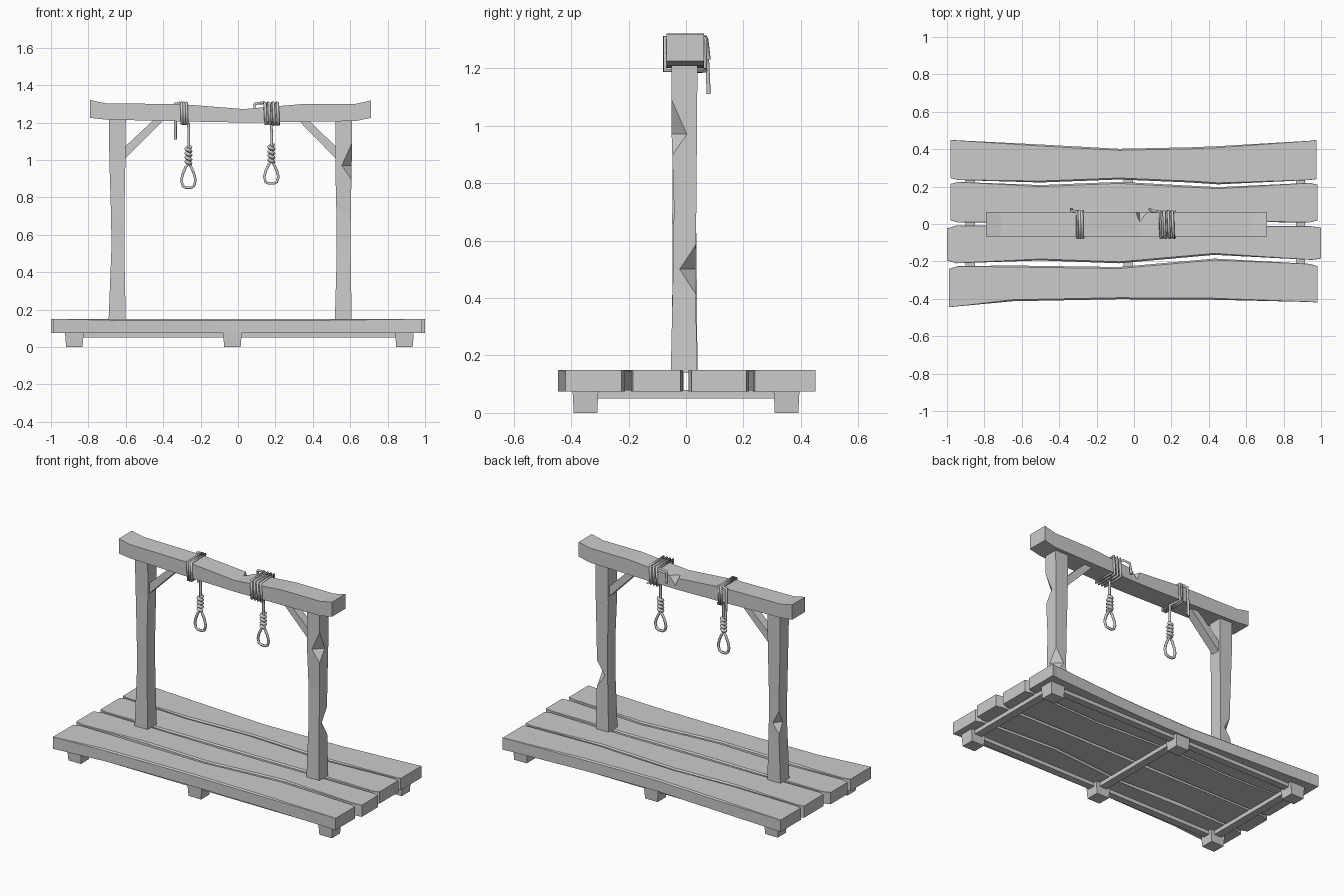
import bpy, bmesh, math
from mathutils import Vector

if "Cube" in bpy.data.objects:
    bpy.data.objects.remove(bpy.data.objects["Cube"])


def finish(name, bm):
    bmesh.ops.recalc_face_normals(bm, faces=bm.faces)
    me = bpy.data.meshes.new(name)
    bm.to_mesh(me)
    bm.free()
    ob = bpy.data.objects.new(name, me)
    bpy.context.collection.objects.link(ob)
    return ob


def loft(name, rings):
    """Skin a list of equal-sized rings and cap both ends."""
    bm = bmesh.new()
    vs = [[bm.verts.new(p) for p in r] for r in rings]
    n = len(rings[0])
    for a, b in zip(vs, vs[1:]):
        for i in range(n):
            j = (i + 1) % n
            bm.faces.new((a[i], a[j], b[j], b[i]))
    bm.faces.new(vs[0])
    bm.faces.new(vs[-1])
    return finish(name, bm)


def rect_x(x, y0, y1, z0, z1):
    return [(x, y0, z0), (x, y1, z0), (x, y1, z1), (x, y0, z1)]


def rect_z(z, x0, x1, y0, y1):
    return [(x0, y0, z), (x1, y0, z), (x1, y1, z), (x0, y1, z)]


def notch(ob, tip, out, axis, up, down):
    """Cut a V-shaped chip: tip = valley, out = outward reach, axis = valley direction."""
    tip, out, axis = Vector(tip), Vector(out), Vector(axis)
    tri = [tip, tip + out + Vector(up), tip + out + Vector(down)]
    cutter = loft(ob.name + "_cutter", [[p + axis * s for p in tri] for s in (-1, 1)])
    cutter.hide_render = True
    mod = ob.modifiers.new("chip", 'BOOLEAN')
    mod.object = cutter
    mod.solver = 'EXACT'
    bpy.context.view_layer.update()
    me = bpy.data.meshes.new_from_object(ob.evaluated_get(bpy.context.evaluated_depsgraph_get()))
    ob.modifiers.clear()
    ob.data = me
    bpy.data.objects.remove(cutter)


def rope(name, pts, r=0.008, cyclic=False):
    cu = bpy.data.curves.new(name, 'CURVE')
    cu.dimensions = '3D'
    cu.bevel_depth = r
    cu.bevel_resolution = 1
    cu.use_fill_caps = True
    sp = cu.splines.new('POLY')
    sp.points.add(len(pts) - 1)
    for p, c in zip(sp.points, pts):
        p.co = (*c, 1)
    sp.use_cyclic_u = cyclic
    tmp = bpy.data.objects.new(name, cu)
    bpy.context.collection.objects.link(tmp)
    bpy.context.view_layer.update()
    me = bpy.data.meshes.new_from_object(tmp.evaluated_get(bpy.context.evaluated_depsgraph_get()))
    bpy.data.objects.remove(tmp)
    ob = bpy.data.objects.new(name, me)
    bpy.context.collection.objects.link(ob)


# Deck planks: (x, front y, back y) stations, corners pinched at the ends
planks = [
    [(-.99, -.445, -.24), (-.94, -.44, -.225), (-.65, -.413, -.222), (-.08, -.402, -.23),
     (.43, -.405, -.185), (.94, -.417, -.213), (.98, -.42, -.225)],
    [(-1.0, -.195, -.025), (-.95, -.21, -.008), (-.5, -.195, -.008), (-.08, -.21, -.012),
     (.43, -.165, -.008), (.95, -.192, -.012), (1.0, -.185, -.02)],
    [(-.98, .02, .215), (-.94, .008, .225), (-.5, .008, .208), (-.08, .01, .225),
     (.45, .012, .197), (.94, .008, .22), (.98, .02, .21)],
    [(-.98, .245, .45), (-.94, .235, .447), (-.5, .222, .425), (-.08, .238, .402),
     (.3, .222, .41), (.45, .212, .416), (.94, .235, .445), (.975, .24, .45)]]
for i, st in enumerate(planks):
    c = .008
    loft(f"deck_plank_{i + 1}", [[(x, a, .075), (x, b, .075), (x, b, .15 - c),
                                  (x, b - c, .15), (x, a + c, .15), (x, a, .15 - c)]
                                 if abs(x) < .9 else
                                 [(x, a, .075), (x, b, .075), (x, b, .149),
                                  (x, b - .001, .15), (x, a + .001, .15), (x, a, .149)]
                                 for x, a, b in st])

# Feet and the rails joining them
for i, x in enumerate((-.875, -.03, .89)):
    for side, y in (("front", -.35), ("back", .35)):
        loft(f"{side}_foot_{i + 1}", [rect_z(0, x - .044, x + .044, y - .041, y + .041),
                                      rect_z(.078, x - .05, x + .05, y - .045, y + .045)])
    loft(f"cross_rail_{i + 1}", [rect_z(z, x - .025, x + .025, -.34, .34) for z in (.05, .08)])
for side, y in (("front", -.35), ("back", .35)):
    loft(f"{side}_long_rail", [rect_z(z, -.88, .88, y - .022, y + .022) for z in (.052, .08)])

# Posts, slightly waisted, with chipped corners
left = loft("left_post", [rect_z(.14, -.692, -.60, -.05, .04), rect_z(.52, -.677, -.608, -.047, .037),
                          rect_z(.68, -.678, -.608, -.048, .035), rect_z(1.0, -.688, -.602, -.045, .038),
                          rect_z(1.22, -.69, -.60, -.05, .04)])
right = loft("right_post", [rect_z(.14, .518, .608, -.053, .038), rect_z(.5, .528, .602, -.045, .033),
                            rect_z(.72, .526, .603, -.042, .036), rect_z(.97, .52, .608, -.05, .038),
                            rect_z(1.22, .52, .61, -.05, .04)])
notch(right, (.58, -.025, .97), (.09, -.09, 0), (.2, .2, 0), (0, 0, .40), (0, 0, -.27))
notch(right, (.575, .005, .5), (.09, .09, 0), (.2, -.2, 0), (0, 0, .27), (0, 0, -.27))
notch(left, (-.658, .015, .52), (-.09, .09, 0), (.2, .2, 0), (0, 0, .35), (0, 0, -.27))

# Diagonal braces
for name, pts in (("left_brace", [(-.61, 1.0), (-.61, 1.065), (-.45, 1.215), (-.395, 1.215)]),
                  ("right_brace", [(.53, 1.0), (.53, 1.065), (.375, 1.215), (.32, 1.215)])):
    loft(name, [[(x, y, z) for x, z in pts] for y in (-.03, .025)])

# Top beam with upturned ends and a chip on the back edge
beam = loft("top_beam", [rect_x(x, -.068, .063, a, b) for x, a, b in (
    (-.79, 1.225, 1.32), (-.71, 1.216, 1.303), (-.3, 1.206, 1.298), (.03, 1.2, 1.272),
    (.36, 1.204, 1.30), (.63, 1.208, 1.30), (.71, 1.225, 1.318))])
notch(beam, (.03, .03, 1.255), (0, .1, .1), (0, .2, -.2), (.16, 0, 0), (-.08, 0, 0))


def noose(side, x, coil, tail, knot_top, loop_bottom):
    # Wraps around the beam, ending in a loose tail at the back
    x0, x1, turns = coil
    pts = list(tail)
    corners = [(.068, 1.306), (-.074, 1.306), (-.074, 1.192), (.068, 1.192)]
    n = turns * 4
    for i in range(n):
        y, z = corners[i % 4]
        pts.append((x0 + (x1 - x0) * i / (n - 1), y, z))
    pts += [(x, 0, 1.19)]
    rope(f"{side}_beam_wrap", pts)
    # Hanging strand
    knot_bottom = knot_top - .09
    rope(f"{side}_hanging_rope", [(x, 0, 1.2), (x + .002, 0, 1.12), (x, 0, knot_bottom)])
    # Coiled knot
    t = [i / 32 for i in range(33)]
    rope(f"{side}_knot", [(x + .012 * math.cos(8 * math.pi * s), .012 * math.sin(8 * math.pi * s),
                           knot_top - .09 * s) for s in t], .01)
    # Teardrop loop
    h = knot_bottom - loop_bottom
    prof = [(0, 1), (.014, .88), (.03, .6), (.038, .34), (.03, .12), (.014, .05)]
    half = [(w, loop_bottom + h * f) for w, f in prof]
    rope(f"{side}_loop", [(x + w, 0, z) for w, z in half] +
         [(x - w, 0, z) for w, z in reversed(half[1:])], .008, True)


noose("left", -.265, (-.305, -.27, 3),
      [(-.335, .079, 1.11), (-.335, .075, 1.2), (-.335, .07, 1.30)], 1.07, .845)
noose("right", .178, (.138, .222, 4),
      [(.085, .078, 1.23), (.09, .07, 1.30)], 1.08, .868)
